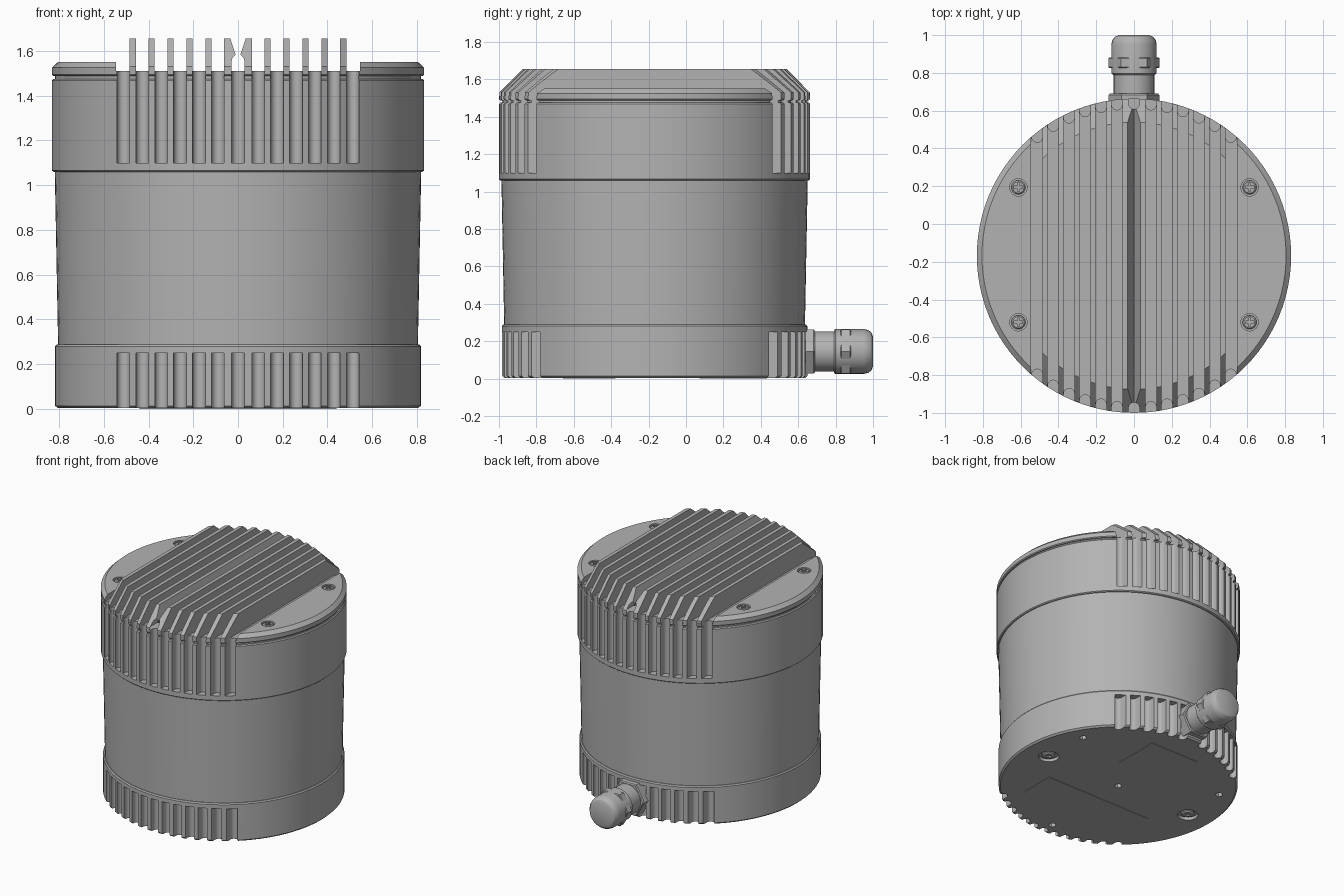
import bpy, bmesh
from math import sin, cos, pi, sqrt
from mathutils import Matrix, Vector

cube = bpy.data.objects.get("Cube")
if cube:
    bpy.data.objects.remove(cube, do_unlink=True)

CY = -0.168          # y of the housing axis
R = 0.832            # outer radius of the housing
FIN_X = [s * (0.048 + 0.0845 * i) for i in range(6) for s in (-1, 1)]
GROOVE_X = [0] + [s * (0.09 + 0.0845 * i) for i in range(6) for s in (-1, 1)]

grey = bpy.data.materials.new("housing grey")
grey.use_nodes = True
grey.diffuse_color = (0.45, 0.45, 0.45, 1)
grey.node_tree.nodes["Principled BSDF"].inputs["Base Color"].default_value = grey.diffuse_color


def loft(bm, rings):
    """Closed solid through a stack of equal-length rings."""
    rows = [[bm.verts.new(p) for p in ring] for ring in rings]
    n = len(rows[0])
    for a, b in zip(rows, rows[1:]):
        for i in range(n):
            j = (i + 1) % n
            bm.faces.new((a[i], a[j], b[j], b[i]))
    bm.faces.new(rows[0][::-1])
    bm.faces.new(rows[-1])


def turned(bm, profile, segs, matrix):
    """Round solid from (radius, height) pairs."""
    loft(bm, [[matrix @ Vector((r * cos(2 * pi * i / segs), r * sin(2 * pi * i / segs), z))
               for i in range(segs)] for r, z in profile])


def column(bm, outline, z0, z1):
    """Upright prism over an (x, y) outline."""
    loft(bm, [[(x, y, z) for x, y in outline] for z in (z0, z1)])


def box(bm, x0, x1, y0, y1, z0, z1):
    column(bm, [(x0, y0), (x1, y0), (x1, y1), (x0, y1)], z0, z1)


def at(x, y, z=0):
    return Matrix.Translation((x, y + CY, z))


def finish(name, bm):
    bmesh.ops.recalc_face_normals(bm, faces=bm.faces)
    mesh = bpy.data.meshes.new(name)
    bm.to_mesh(mesh)
    bm.free()
    mesh.materials.append(grey)
    obj = bpy.data.objects.new(name, mesh)
    bpy.context.collection.objects.link(obj)
    return obj


def activate(obj):
    bpy.ops.object.select_all(action='DESELECT')
    obj.select_set(True)
    bpy.context.view_layer.objects.active = obj


def smooth(obj):
    activate(obj)
    bpy.ops.object.shade_smooth_by_angle()


def round_part(name, profile, segs=96, matrix=at(0, 0)):
    bm = bmesh.new()
    turned(bm, profile, segs, matrix)
    return finish(name, bm)


def carve(obj, bm, operation='DIFFERENCE'):
    """Apply a boolean with a temporary cutter."""
    cutter = finish("cutter", bm)
    cutter.hide_render = True
    mod = obj.modifiers.new("carve", 'BOOLEAN')
    mod.operation, mod.object, mod.solver = operation, cutter, 'EXACT'
    activate(obj)
    bpy.ops.object.modifier_apply(modifier=mod.name)
    bpy.data.objects.remove(cutter, do_unlink=True)


def grooves(radius, z0, z1, skip_back=False):
    """Round-bottomed vertical flutes on the front and back."""
    bm, w = bmesh.new(), 0.0285
    for x in GROOVE_X:
        for side in (-1, 1):
            if skip_back and side > 0 and x == 0:
                continue
            y = sqrt(radius ** 2 - x ** 2) - 0.055 + w
            pts = [(x + w * cos(pi + pi * i / 10), y + w * sin(pi + pi * i / 10)) for i in range(11)]
            pts += [(x + w, y + 0.2), (x - w, y + 0.2)]
            column(bm, [(px, CY + side * py) for px, py in pts], z0, z1)
    return bm


def holes(places, radius, z0, z1, segs=24):
    bm = bmesh.new()
    for x, y in places:
        turned(bm, [(radius, z0), (radius, z1)], segs, at(x, y))
    return bm


# Base with flutes, bolt recesses and small hexagonal holes
BOLTS = [(-0.62, 0), (0.62, 0)]
PINS = [(0, 0), (0, -0.7), (0.606, 0.35), (-0.606, 0.35)]
base = round_part("base", [(0.805, 0.003), (0.817, 0.014), (0.817, 0.28), (0.81, 0.288)])
carve(base, grooves(0.817, -0.1, 0.25, True))
carve(base, holes(BOLTS, 0.07, -0.1, 0.025))
carve(base, holes(PINS, 0.026, -0.1, 0.05, 6))
smooth(base)

# Label plates underneath
for name, (x, y0, y1) in {"small_label": (0.2, 0.24, 0.6), "wide_label": (0.44, -0.49, -0.21)}.items():
    bm = bmesh.new()
    box(bm, -x, x, CY + y0, CY + y1, 0, 0.004)
    finish(name, bm)

# Tapered middle body and upper collar
smooth(round_part("middle_body", [(0.804, 0.28), (0.819, 1.07)]))
collar = round_part("upper_collar", [(0.825, 1.06), (R, 1.066), (R, 1.468), (0.826, 1.475)])
carve(collar, grooves(R, 1.1, 1.6))
smooth(collar)
seam = round_part("seam_ring", [(0.818, 1.47), (0.818, 1.495)])
carve(seam, grooves(R, 1.4, 1.6))
smooth(seam)

# Lid: lowered channel in the middle, raised plates at the sides
SCREWS = [(x, y) for x in (-0.612, 0.612) for y in (-0.352, 0.362)]
lid = round_part("lid", [(0.826, 1.488), (R, 1.494), (R, 1.525), (0.805, 1.55)])
bm = bmesh.new()
box(bm, -0.545, 0.545, -2, 2, 1.51, 1.8)
carve(lid, bm)
carve(lid, grooves(R, 1.4, 1.7))
carve(lid, holes(SCREWS, 0.046, 1.53, 1.7))
smooth(lid)


# Cooling fins, trimmed to the round outline with sloped ends
def trim():
    bm = bmesh.new()
    turned(bm, [(R - 0.001, 1.3), (R - 0.001, 1.53), (0.707, 1.655), (0.6, 1.762)], 96, at(0, 0))
    return bm


bm = bmesh.new()
for x in FIN_X:
    if abs(x) > 0.06:
        box(bm, x - 0.0135, x + 0.0135, -1.2, 0.9, 1.5, 1.655)
fins = finish("cooling_fins", bm)
carve(fins, trim(), 'INTERSECT')
smooth(fins)

# Central ridge with a V-shaped channel
ridge = [(-0.0615, 1.5), (0.0615, 1.5), (0.0615, 1.655), (0.034, 1.655),
         (0, 1.55), (-0.034, 1.655), (-0.0615, 1.655)]
bm = bmesh.new()
loft(bm, [[(x, y, z) for x, z in ridge] for y in (-1.2, 0.9)])
centre_ridge = finish("centre_ridge", bm)
carve(centre_ridge, trim(), 'INTERSECT')
carve(centre_ridge, grooves(R, 1.4, 1.7))
smooth(centre_ridge)

# Cross-slotted lid screws
for i, (x, y) in enumerate(SCREWS):
    screw = round_part(f"lid_screw_{i + 1}", [(0.037, 1.525), (0.037, 1.543), (0.03, 1.549)], 24, at(x, y))
    for a, b in ((0.022, 0.006), (0.006, 0.022)):
        bm = bmesh.new()
        box(bm, x - a, x + a, CY + y - b, CY + y + b, 1.538, 1.6)
        carve(screw, bm)
    smooth(screw)

# Bolts under the base
for i, (x, y) in enumerate(BOLTS):
    bolt = round_part(f"base_bolt_{i + 1}", [(0.035, 0.006), (0.045, 0.012), (0.045, 0.03)], 24, at(x, y))
    carve(bolt, holes([(x, y)], 0.02, -0.1, 0.016, 6))
    smooth(bolt)

# Cable gland at the back, turned along y
gland_axis = Matrix.Translation((0, 0, 0.145)) @ Matrix.Rotation(-pi / 2, 4, 'X')
for name, profile, segs in (
        ("gland_flange", [(0.135, 0.6), (0.135, 0.682), (0.128, 0.69)], 6),
        ("gland_body", [(0.108, 0.6), (0.108, 0.81)], 32),
        ("gland_nut", [(0.13, 0.826), (0.136, 0.832), (0.136, 0.876), (0.13, 0.882)], 6),
        ("gland_cap", [(0.112, 0.79), (0.12, 0.798), (0.12, 0.95), (0.115, 0.973),
                       (0.102, 0.991), (0.08, 1.0)], 32)):
    smooth(round_part(name, profile, segs, gland_axis))
